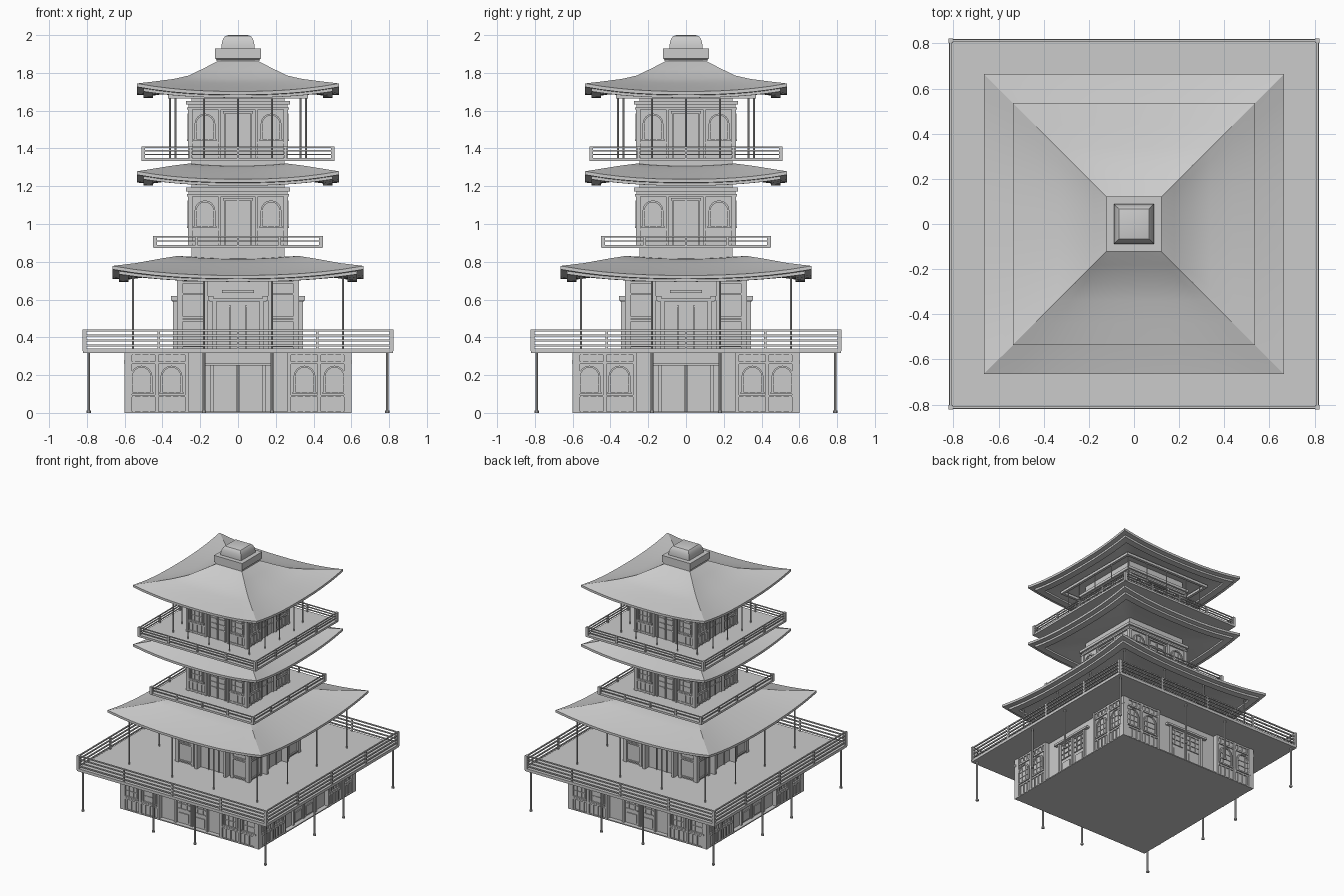
import bpy, bmesh, math
from mathutils import Matrix, Vector

if "Cube" in bpy.data.objects:
    bpy.data.objects.remove(bpy.data.objects["Cube"])


def finish(name, bm, smooth=False):
    bmesh.ops.recalc_face_normals(bm, faces=bm.faces)
    me = bpy.data.meshes.new(name)
    bm.to_mesh(me)
    bm.free()
    ob = bpy.data.objects.new(name, me)
    bpy.context.collection.objects.link(ob)
    if smooth:
        me.polygons.foreach_set("use_smooth", [True] * len(me.polygons))
        me.set_sharp_from_angle(angle=math.radians(30))
    return ob


def box(bm, x0, x1, y0, y1, z0, z1):
    m = Matrix.Translation(((x0 + x1) / 2, (y0 + y1) / 2, (z0 + z1) / 2)) @ \
        Matrix.Diagonal((abs(x1 - x0), abs(y1 - y0), abs(z1 - z0), 1))
    bmesh.ops.create_cube(bm, size=1, matrix=m)


def pole(bm, x, y, z0, z1, r=0.006):
    bmesh.ops.create_cone(bm, cap_ends=True, segments=8, radius1=r, radius2=r, depth=z1 - z0,
                          matrix=Matrix.Translation((x, y, (z0 + z1) / 2)))


def arch(bm, cx, hw, z0, z1, y, depth=0.01, w=0.01):
    """Arched window frame standing on the wall plane y, with glazing bars."""
    def outline(h):
        zc = z1 - hw
        pts = [(cx - h, z0)]
        pts += [(cx - h * math.cos(math.pi * i / 8), zc + h * math.sin(math.pi * i / 8)) for i in range(9)]
        return pts + [(cx + h, z0)]
    rows = [[bm.verts.new((x, yy, z)) for x, z in outline(h)]
            for h, yy in ((hw, y), (hw, y - depth), (hw - w, y - depth), (hw - w, y))]
    for a, b in zip(rows, rows[1:]):
        for i in range(len(a) - 1):
            bm.faces.new((a[i], a[i + 1], b[i + 1], b[i]))
    box(bm, cx - hw - .006, cx + hw + .006, y - depth - .002, y, z0 - .01, z0)
    for k in (-.33, .33):
        box(bm, cx + k * hw - .002, cx + k * hw + .002, y - .005, y, z0, z1 - hw * .35)
    for k in (.3, .6):
        zz = z0 + k * (z1 - z0)
        box(bm, cx - hw, cx + hw, y - .005, y, zz - .002, zz + .002)


def four_sides(name, draw):
    """Run draw(bm) for the front side and repeat it on all four sides."""
    bm = bmesh.new()
    for k in range(4):
        old = set(bm.verts)
        draw(bm)
        new = [v for v in bm.verts if v not in old]
        bmesh.ops.rotate(bm, verts=new, cent=(0, 0, 0), matrix=Matrix.Rotation(k * math.pi / 2, 3, 'Z'))
    return finish(name, bm)


def block(name, h, z0, z1):
    bm = bmesh.new()
    box(bm, -h, h, -h, h, z0, z1)
    return finish(name, bm)


def loft(name, rings, n=12):
    """Stacked square rings (half width, height, corner lift)."""
    bm = bmesh.new()
    loops = []
    for r, z, lift in rings:
        loop = []
        for k in range(4):
            rot = Matrix.Rotation(k * math.pi / 2, 3, 'Z')
            for i in range(n):
                t = -1 + 2 * i / n
                loop.append(bm.verts.new(rot @ Vector((t * r, -r, z + lift * abs(t) ** 2.4))))
        loops.append(loop)
    for a, b in zip(loops, loops[1:]):
        for i in range(len(a)):
            j = (i + 1) % len(a)
            bm.faces.new((a[i], a[j], b[j], b[i]))
    bm.faces.new(loops[0])
    bm.faces.new(loops[-1])
    return finish(name, bm, True)


def roof(name, R, z, lift, top, inner):
    under = [(R, z - .018, lift), (R - .035, z - .02, lift * .85), (R - .035, z - .034, lift * .8),
             (R - .085, z - .034, lift * .6), (R - .085, z - .022, lift * .6),
             (R - .16, z - .012, lift * .3), (inner, z + .012, 0)]
    return loft(name, top + [(R, z, lift)] + under)


def railing(name, h, z, heights, posts, r=.004):
    def draw(bm):
        for zz in heights:
            box(bm, -h, h, -h - r, -h + r, zz - r, zz + r)
        for x in posts:
            box(bm, x - .006, x + .006, -h - .006, -h + .006, z, heights[-1])
        box(bm, -h - .01, -h + .01, -h - .01, -h + .01, z - .012, heights[-1] + .005)
    return four_sides(name, draw)


# Ground storey
block("base_floor", .60, 0, .008)
block("base_core", .565, 0, .325)


def base_side(bm):
    for s in (-1, 1):
        box(bm, s * .27, s * .59, -.59, -.5, 0, .325)
        for x in (.272, .43, .592):
            box(bm, s * (x - .009), s * (x + .009), -.602, -.56, 0, .325)
        for z in (.09, .265, .312):
            box(bm, s * .27, s * .6, -.598, -.58, z - .006, z + .006)
        for x in (.31, .35, .39, .47, .51, .55):
            box(bm, s * (x - .005), s * (x + .005), -.597, -.58, .008, .09)
            box(bm, s * (x - .005), s * (x + .005), -.597, -.58, .265, .312)
        for x in (.352, .511):
            arch(bm, s * x, .058, .11, .25, -.59)
        box(bm, s * .588, s * .604, -.604, -.588, .26, .28)
        # door frame and leaf bars
        box(bm, s * .13, s * .145, -.582, -.56, 0, .25)
        box(bm, s * .002, s * .008, -.575, -.56, 0, .25)
        box(bm, s * .03, s * .11, -.572, -.56, .02, .09)
        for z in (.12, .16, .2, .235):
            box(bm, s * .02, s * .12, -.572, -.56, z - .003, z + .003)
        for x in (.045, .095):
            box(bm, s * (x - .003), s * (x + .003), -.572, -.56, .12, .235)
    box(bm, -.18, .18, -.59, -.56, .25, .265)


four_sides("base_walls", base_side)
block("main_deck", .82, .318, .34)


def deck_stilts(bm):
    for x in (-.79, -.18, .18):
        pole(bm, x, -.79, .008, .32, .007)
        pole(bm, x, -.79, 0, .012, .011)


four_sides("deck_stilts", deck_stilts)
railing("main_railing", .812, .34, (.357, .383, .41, .436), (-.42, 0, .42), .0045)

# Second storey
block("second_core", .295, .34, .745)


def second_side(bm):
    for s in (-1, 1):
        box(bm, s * .165, s * .31, -.31, -.25, .34, .74)
        for x in (.17, .312):
            box(bm, s * (x - .01), s * (x + .01), -.322, -.29, .34, .74)
        for z in (.355, .49, .505, .63, .69):
            box(bm, s * .165, s * .32, -.318, -.3, z - .005, z + .005)
        box(bm, s * .115, s * .135, -.345, -.29, .34, .595)
        box(bm, s * .04, s * .048, -.305, -.29, .34, .57)
        box(bm, s * .04, s * .08, -.302, -.29, .56, .57)
        box(bm, s * .13, s * .16, -.355, -.29, .595, .62)
    box(bm, -.15, .15, -.35, -.29, .59, .605)
    box(bm, -.085, .085, -.315, -.29, .635, .65)


four_sides("second_walls", second_side)


def eave_posts(bm):
    for x in (-.555, -.18, .18):
        pole(bm, x, -.555, .34, .73, .005)


four_sides("eave_posts", eave_posts)
roof("lower_roof", .665, .728, .05,
     [(.22, .817, .008), (.32, .815, .016), (.42, .789, .026), (.54, .755, .038)], .29)
block("tower_core", .245, .7, 1.72)


# Upper storeys share one wall design
def upper_storey(name, z):
    block(name + "_core", .25, z, z + .26)

    def side(bm):
        for s in (-1, 1):
            box(bm, s * .092, s * .258, -.258, -.2, z, z + .26)
            for x in (.097, .258):
                box(bm, s * (x - .008), s * (x + .008), -.266, -.24, z, z + .26)
            arch(bm, s * .175, .055, z + .1, z + .235, -.258, .009)
            for zz in (.012, .08):
                box(bm, s * .092, s * .264, -.264, -.25, z + zz - .005, z + zz + .005)
            for x in (.135, .175, .215):
                box(bm, s * (x - .004), s * (x + .004), -.263, -.25, z, z + .08)
            box(bm, s * .065, s * .075, -.26, -.24, z, z + .24)
            box(bm, s * .001, s * .005, -.256, -.24, z, z + .24)
            for zz in (.08, .12, .16, .2):
                box(bm, s * .01, s * .06, -.255, -.24, z + zz - .003, z + zz + .003)
        box(bm, -.08, .08, -.262, -.24, z + .235, z + .247)
    four_sides(name + "_walls", side)
    block(name + "_lower_molding", .27, z + .255, z + .268)
    block(name + "_frieze", .262, z + .268, z + .282)
    block(name + "_upper_molding", .275, z + .282, z + .302)


block("third_deck", .447, .874, .89)
railing("third_railing", .44, .89, (.91, .932), (-.22, 0, .22), .0035)
upper_storey("third", .89)
roof("middle_roof", .535, 1.237, .042,
     [(.22, 1.31, .006), (.26, 1.306, .014), (.34, 1.288, .022), (.44, 1.262, .032)], .24)

block("fourth_deck", .51, 1.334, 1.35)
railing("fourth_railing", .502, 1.35, (1.368, 1.387, 1.406), (-.25, 0, .25), .0035)
upper_storey("fourth", 1.35)


def balcony_posts(bm):
    pole(bm, -.33, -.33, 1.35, 1.7, .005)
    for x in (-.18, 0, .18):
        pole(bm, x, -.36, 1.35, 1.68, .004)
    box(bm, -.37, .37, -.37, -.35, 1.665, 1.685)


four_sides("balcony_posts", balcony_posts)
roof("top_roof", .535, 1.702, .042,
     [(.08, 1.875, 0), (.1, 1.864, .002), (.18, 1.815, .01), (.26, 1.768, .018),
      (.34, 1.744, .024), (.44, 1.722, .033)], .24)

# Crowning finial
loft("finial_base", [(.115, 1.862, 0), (.115, 1.872, 0), (.122, 1.876, 0), (.122, 1.928, 0)], 1)
loft("finial_cap", [(.088, 1.925, 0), (.088, 1.945, 0), (.083, 1.968, 0), (.077, 1.984, 0),
                    (.067, 1.995, 0), (.05, 2.0, 0)], 1)
